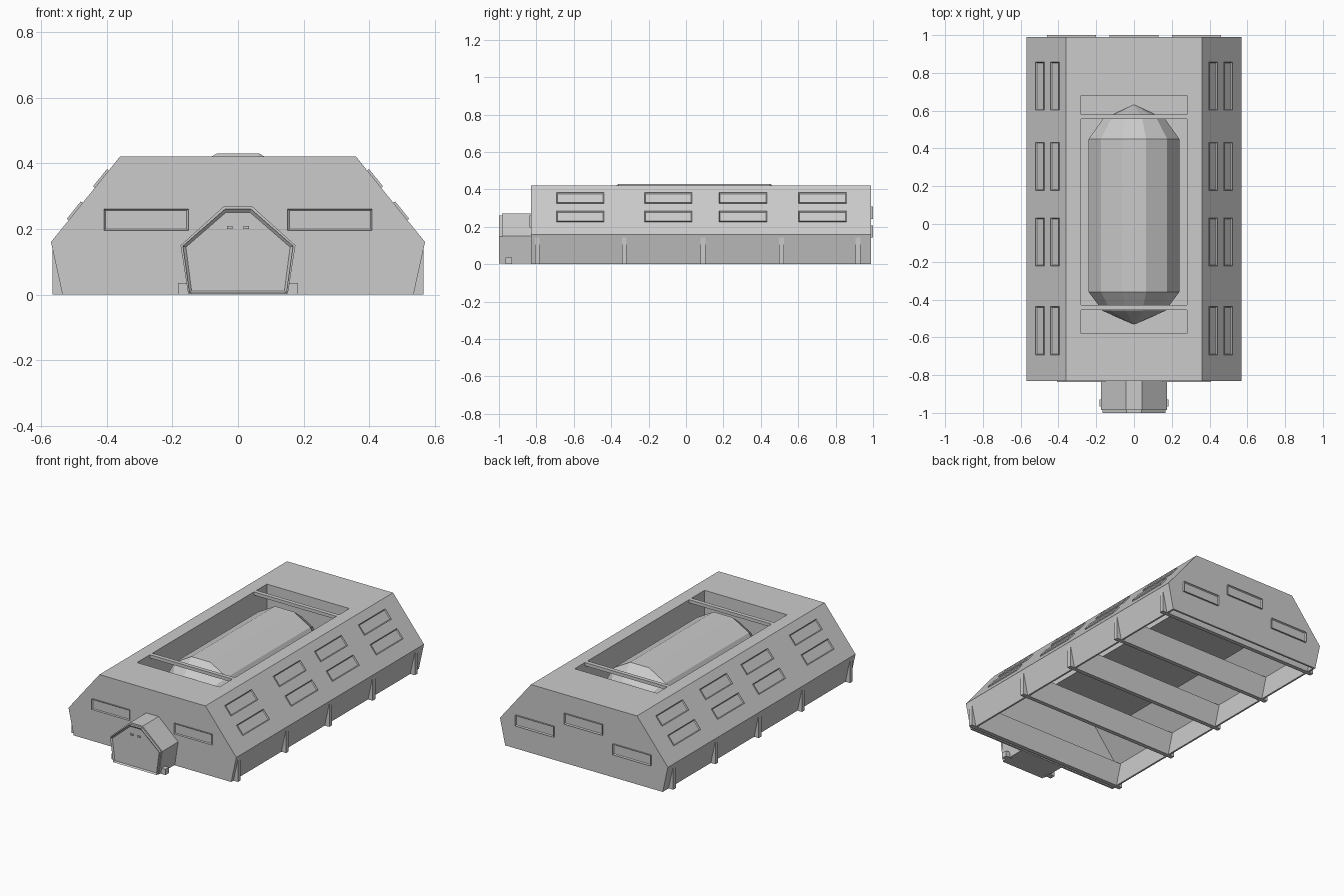
import bpy, bmesh
from math import atan2
from mathutils import Matrix, Vector

if "Cube" in bpy.data.objects:
    bpy.data.objects.remove(bpy.data.objects["Cube"])


def finish(name, bm):
    bmesh.ops.recalc_face_normals(bm, faces=bm.faces)
    me = bpy.data.meshes.new(name)
    bm.to_mesh(me)
    bm.free()
    ob = bpy.data.objects.new(name, me)
    bpy.context.collection.objects.link(ob)
    return ob


def box(name, x0, x1, y0, y1, z0, z1, open_top=False):
    bm = bmesh.new()
    bmesh.ops.create_cube(bm, size=1)
    for v in bm.verts:
        v.co = ((x0 + x1) / 2 + v.co.x * (x1 - x0),
                (y0 + y1) / 2 + v.co.y * (y1 - y0),
                (z0 + z1) / 2 + v.co.z * (z1 - z0))
    if open_top:
        top = [f for f in bm.faces if all(v.co.z > z1 - 1e-5 for v in f.verts)]
        bmesh.ops.delete(bm, geom=top, context='FACES')
    return finish(name, bm)


def prism(name, half, y0, y1, inset=0.0, depth=0.0):
    """Mirror a half (x, z) profile, extrude along y; optionally recess the front."""
    pts = half + [(-x, z) for x, z in reversed(half)]
    bm = bmesh.new()
    front = bm.faces.new([bm.verts.new((x, y0, z)) for x, z in pts])
    back = [bm.verts.new((x, y1, z)) for x, z in pts]
    fv = list(front.verts)
    for i in range(len(pts)):
        j = (i + 1) % len(pts)
        bm.faces.new((fv[i], fv[j], back[j], back[i]))
    bm.faces.new(back[::-1])
    bmesh.ops.recalc_face_normals(bm, faces=bm.faces)
    if inset:
        bmesh.ops.inset_region(bm, faces=[front], thickness=inset)
        bmesh.ops.translate(bm, verts=list(front.verts), vec=(0, depth, 0))
    return finish(name, bm)


def window(name, centre, u, n, w, h, out):
    """Raised rectangular frame with a recessed pane; u = width axis, n = outward."""
    u, n = Vector(u).normalized(), Vector(n).normalized()
    v = n.cross(u)
    m = Matrix((u, v, n)).transposed().to_4x4()
    m.translation = Vector(centre)
    bm = bmesh.new()
    bmesh.ops.create_cube(bm, size=1)
    for p in bm.verts:
        p.co = (p.co.x * w, p.co.y * h, p.co.z * 2 * out)
    top = [f for f in bm.faces if f.normal.z > 0.5]
    bmesh.ops.inset_region(bm, faces=top, thickness=0.007)
    bmesh.ops.translate(bm, verts=list(top[0].verts), vec=(0, 0, -out * 0.8))
    bm.transform(m)
    return finish(name, bm)


def cut(ob, cutter):
    mod = ob.modifiers.new("cut", 'BOOLEAN')
    mod.operation, mod.object, mod.solver = 'DIFFERENCE', cutter, 'EXACT'
    bpy.context.view_layer.objects.active = ob
    bpy.ops.object.modifier_apply(modifier=mod.name)
    bpy.data.objects.remove(cutter)


# hull shell, open underneath, with roof opening
hull = prism("hull", [(0.535, 0), (0.57, 0.16), (0.36, 0.42)], -0.83, 0.99)
cut(hull, prism("inner_cutter", [(0.52, -0.02), (0.556, 0.157), (0.354, 0.407)], -0.818, 0.978))
cut(hull, box("roof_cutter", -0.28, 0.28, -0.58, 0.68, 0.3, 0.5))

# sunken well and roof cross beams
FLOOR = 0.19
box("well", -0.281, 0.281, -0.581, 0.681, FLOOR, 0.41, open_top=True)
for i, y in enumerate((-0.4425, 0.5675)):
    box(f"roof_beam_{i}", -0.281, 0.281, y - 0.0125, y + 0.0125, 0.4, 0.42)

# faceted pod: upper half of a twelve-sided capsule
half = [(0.24, 0), (0.24, 0.064), (0.176, 0.176), (0.064, 0.24)]
arc = half + [(-x, z) for x, z in reversed(half)]
bm = bmesh.new()
rings = []
for y, s in ((-0.53, 0.02), (-0.46, 0.69), (-0.36, 1), (0.45, 1), (0.555, 0.69), (0.63, 0.02)):
    rings.append([bm.verts.new((x * s, y, FLOOR + z * s)) for x, z in arc])
for a, b in zip(rings, rings[1:]):
    for i in range(len(arc) - 1):
        bm.faces.new((a[i], a[i + 1], b[i + 1], b[i]))
bm.faces.new(rings[0])
bm.faces.new(rings[-1][::-1])
finish("pod", bm)

# cross ribs under the hull, showing as buttresses outside
for i, y in enumerate((-0.795, -0.33, 0.09, 0.51, 0.92)):
    box(f"rib_{i}", -0.566, 0.566, y - 0.013, y + 0.013, 0, 0.155)

# windows on the sloped sides
for side in (-1, 1):
    for i, y in enumerate((-0.565, -0.095, 0.305, 0.73)):
        for row, x in enumerate((0.415, 0.495)):
            z = 0.42 - (x - 0.36) * 0.26 / 0.21
            window(f"side_window_{side}_{i}_{row}", (side * x, y, z), (0, 1, 0),
                   (side * 0.26, 0, 0.21), 0.255, 0.068, 0.007)

# front and back windows
for x in (-0.28, 0.28):
    window("front_window", (x, -0.83, 0.228), (1, 0, 0), (0, -1, 0), 0.257, 0.065, 0.006)
for x, z in ((-0.33, 0.175), (0, 0.275), (0.33, 0.175)):
    window("back_window", (x, 0.99, z), (1, 0, 0), (0, 1, 0), 0.26, 0.065, 0.01)

# entrance porch with recessed door
prism("porch", [(0.152, 0.003), (0.175, 0.15), (0.042, 0.27)], -0.985, -0.82)
prism("door_frame", [(0.148, 0.004), (0.168, 0.148), (0.04, 0.26)], -1.0, -0.98, 0.01, 0.008)
for s in (-1, 1):
    x = s * 0.025
    box("door_handle", x - 0.009, x + 0.009, -0.999, -0.985, 0.2, 0.209)
    a, b = sorted((s * 0.14, s * 0.183))
    box("porch_foot", a, b, -0.965, -0.93, 0, 0.035)
